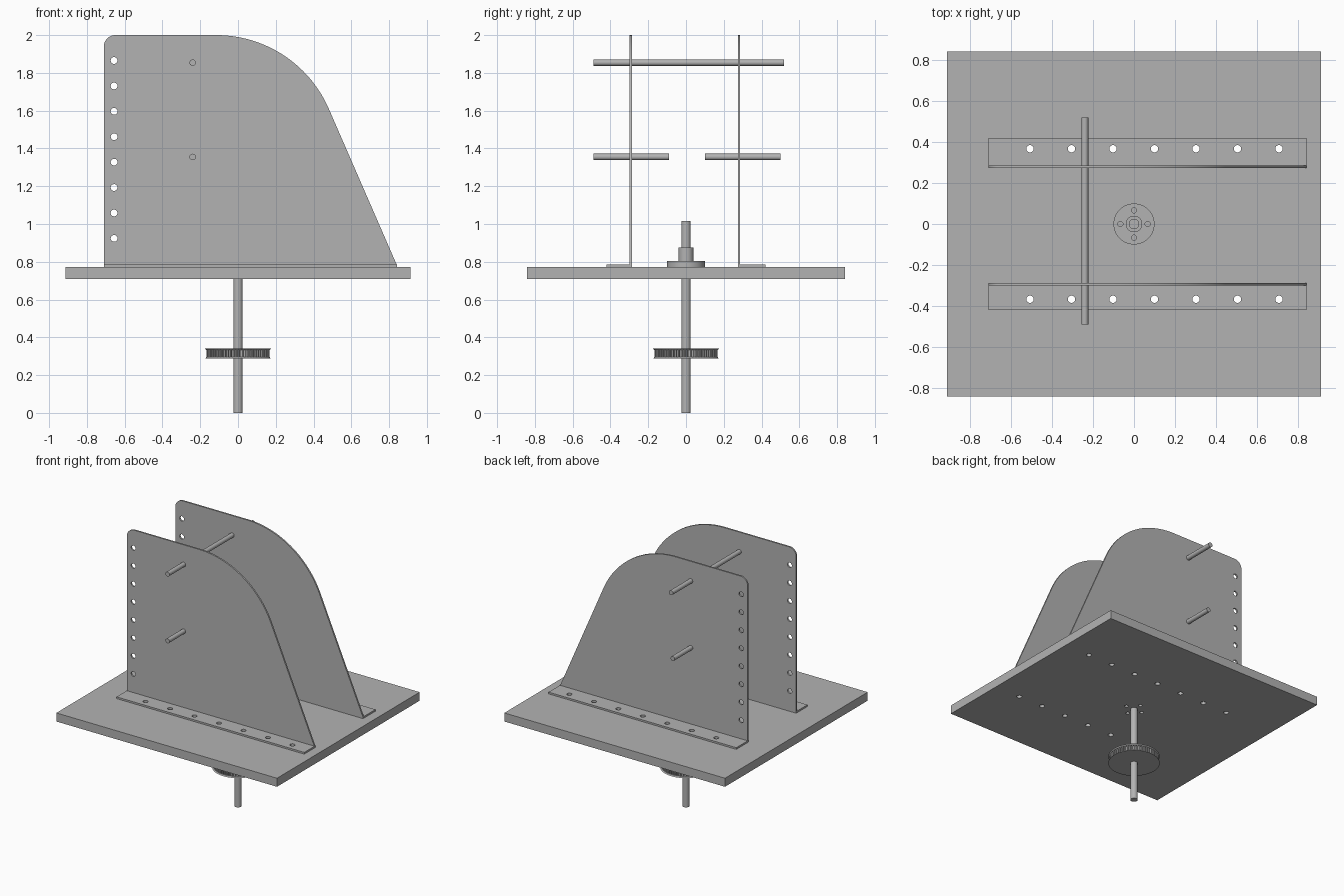
import bpy, bmesh
from math import sin, cos, pi, radians
from mathutils import Matrix, Vector

cube = bpy.data.objects.get("Cube")
if cube:
    bpy.data.objects.remove(cube, do_unlink=True)

grey = bpy.data.materials.new("plain grey")
grey.use_nodes = True
GREY = (0.45, 0.45, 0.45, 1)
grey.diffuse_color = GREY
grey.node_tree.nodes["Principled BSDF"].inputs["Base Color"].default_value = GREY


def finish(name, bm):
    bmesh.ops.remove_doubles(bm, verts=bm.verts, dist=0.0001)
    bmesh.ops.recalc_face_normals(bm, faces=bm.faces)
    mesh = bpy.data.meshes.new(name)
    bm.to_mesh(mesh)
    bm.free()
    mesh.materials.clear()
    mesh.materials.append(grey)
    obj = bpy.data.objects.new(name, mesh)
    bpy.context.collection.objects.link(obj)
    bpy.ops.object.select_all(action='DESELECT')
    obj.select_set(True)
    bpy.context.view_layer.objects.active = obj
    bpy.ops.object.shade_smooth_by_angle(angle=radians(30))
    return obj


def arc(cx, cy, r, start, end, n):
    return [(cx + r * cos(radians(start + (end - start) * i / n)),
             cy + r * sin(radians(start + (end - start) * i / n))) for i in range(n + 1)]


def circle(cx, cy, r, n=24):
    return arc(cx, cy, r, 0, 360, n)[:-1]


def rect(x0, x1, y0, y1):
    return [(x0, y0), (x1, y0), (x1, y1), (x0, y1)]


def sheet(name, loops, thickness, matrix):
    """Extrude an outline, with any further loops cut out as holes."""
    curve = bpy.data.curves.new(name, 'CURVE')
    curve.dimensions = '2D'
    curve.fill_mode = 'BOTH'
    curve.extrude = thickness / 2
    for loop in loops:
        spline = curve.splines.new('POLY')
        spline.points.add(len(loop) - 1)
        for p, (x, y) in zip(spline.points, loop):
            p.co = (x, y, 0, 1)
        spline.use_cyclic_u = True
    temp = bpy.data.objects.new(name + " helper", curve)
    bpy.context.collection.objects.link(temp)
    bpy.context.view_layer.update()
    mesh = bpy.data.meshes.new_from_object(
        temp.evaluated_get(bpy.context.evaluated_depsgraph_get()))
    bm = bmesh.new()
    bm.from_mesh(mesh)
    bm.transform(matrix)
    bpy.data.objects.remove(temp, do_unlink=True)
    bpy.data.curves.remove(curve)
    bpy.data.meshes.remove(mesh)
    return finish(name, bm)


def rod(name, start, end, r, r_end=None, n=32):
    start, end = Vector(start), Vector(end)
    axis = end - start
    bm = bmesh.new()
    bmesh.ops.create_cone(bm, cap_ends=True, segments=n, radius1=r,
                          radius2=r if r_end is None else r_end, depth=axis.length)
    turn = axis.to_track_quat('Z', 'Y').to_matrix().to_4x4()
    bm.transform(Matrix.Translation((start + end) / 2) @ turn)
    return finish(name, bm)


# Shared hole positions
bolt_xs = [-0.507 + 0.2023 * i for i in range(7)]
hub_holes = [circle(0.067 * cos(i * pi / 2), 0.067 * sin(i * pi / 2), 0.013, 16)
             for i in range(4)]
BOLT_Y, BOLT_R, DECK = 0.367, 0.018, 0.772

# Base plate
base_bolts = [circle(x, s * BOLT_Y, BOLT_R) for x in bolt_xs for s in (-1, 1)]
sheet("base_plate", [rect(-0.912, 0.912, -0.842, 0.842)] + base_bolts + hub_holes,
      0.064, Matrix.Translation((0, 0, DECK - 0.032)))

# Side panels with a curved top edge and a row of holes, and their foot flanges
outline = [(-0.71, DECK), (0.842, DECK), (0.84, 0.785)]
outline += arc(-0.115, 1.35, 0.65, 23.8, 90, 28)
outline += arc(-0.65, 1.94, 0.06, 90, 180, 10)
panel_holes = [circle(-0.656, 0.924 + 0.1345 * i, BOLT_R) for i in range(8)]
upright = Matrix.Rotation(pi / 2, 4, 'X')
for side, s, y in (("front", -1, -0.293), ("back", 1, 0.280)):
    sheet(side + "_panel", [outline] + panel_holes, 0.012,
          Matrix.Translation((0, y, 0)) @ upright)
    y0, y1 = sorted((y, s * 0.42))
    flange_holes = [circle(x, s * BOLT_Y, BOLT_R) for x in bolt_xs]
    sheet(side + "_flange", [rect(-0.71, 0.842, y0, y1)] + flange_holes, 0.013,
          Matrix.Translation((0, 0, DECK + 0.0065)))

# Cross rods
for name, y0, y1, z in (("upper_rod", -0.49, 0.52, 1.854),
                        ("front_lower_rod", -0.49, -0.09, 1.355),
                        ("back_lower_rod", 0.10, 0.50, 1.355)):
    rod(name, (-0.24, y0, z), (-0.24, y1, z), 0.017)

# Shaft and bearing
rod("shaft", (0, 0, 0), (0, 0, 1.015), 0.025)
sheet("bearing_flange", [circle(0, 0, 0.1, 48)] + hub_holes, 0.033,
      Matrix.Translation((0, 0, DECK + 0.0165)))
rod("bearing_hub", (0, 0, 0.79), (0, 0, 0.875), 0.04)

# Toothed pulley with flared rims
TEETH = 60
teeth = []
for i in range(TEETH):
    for step, r in ((0, 0.158), (0.4, 0.158), (0.5, 0.167), (0.9, 0.167)):
        a = 2 * pi * (i + step) / TEETH
        teeth.append((r * cos(a), r * sin(a)))
sheet("pulley_teeth", [teeth], 0.042, Matrix.Translation((0, 0, 0.314)))
rod("pulley_lower_rim", (0, 0, 0.288), (0, 0, 0.296), 0.174, 0.167, 64)
rod("pulley_upper_rim", (0, 0, 0.332), (0, 0, 0.340), 0.167, 0.174, 64)
